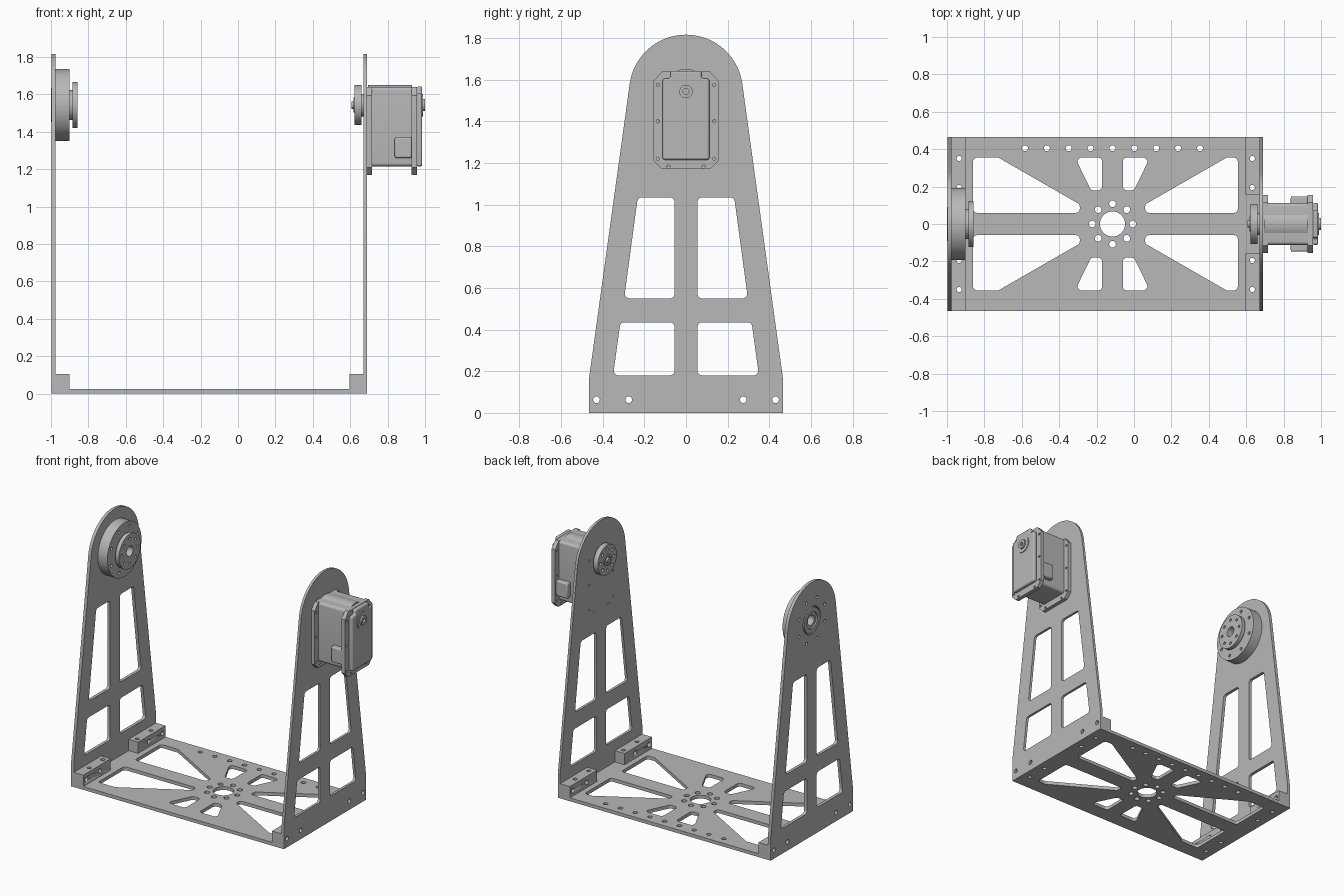
import bpy, bmesh, math
from mathutils import Matrix, Vector

cube = bpy.data.objects.get("Cube")
if cube:
    bpy.data.objects.remove(cube, do_unlink=True)

grey = bpy.data.materials.new("machined grey")
grey.use_nodes = True
grey.diffuse_color = (0.48, 0.48, 0.48, 1)
grey.node_tree.nodes["Principled BSDF"].inputs["Base Color"].default_value = (0.48, 0.48, 0.48, 1)

AXIS_Z = 1.543      # height of the tilt axis
HUB_X = -0.115      # centre of the base bolt circle
AXES = {"z": Matrix.Identity(4),
        "x": Matrix(((0, 0, 1, 0), (1, 0, 0, 0), (0, 1, 0, 0), (0, 0, 0, 1)))}


def circle(u, v, r, n=40):
    return [(u + r * math.cos(math.tau * i / n), v + r * math.sin(math.tau * i / n)) for i in range(n)]


def ring_holes(u, v, radius, r, n=8, turn=0.0):
    return [circle(u + radius * math.cos(math.tau * i / n + turn),
                   v + radius * math.sin(math.tau * i / n + turn), r, 16) for i in range(n)]


def rounded(points, r, steps=5):
    """Polygon with every corner rounded to radius r."""
    out, n = [], len(points)
    for i in range(n):
        p = Vector(points[i])
        a = (Vector(points[i - 1]) - p).normalized()
        b = (Vector(points[(i + 1) % n]) - p).normalized()
        half = a.angle(b) / 2
        centre = p + (a + b).normalized() * r / math.sin(half)
        s = p + a * r / math.tan(half) - centre
        e = p + b * r / math.tan(half) - centre
        for k in range(steps + 1):
            d = s.lerp(e, k / steps).normalized() * r
            out.append(tuple(centre + d))
    return out


def flip(points, u0=0.0):
    return [(2 * u0 - u, v) for u, v in points]


def box(u0, u1, v0, v1):
    return [(u0, v0), (u1, v0), (u1, v1), (u0, v1)]


def extrude(name, loops, axis, lo, hi, bevel=0.0):
    """Solid made from an outline plus hole loops, extruded along an axis."""
    curve = bpy.data.curves.new(name, "CURVE")
    curve.dimensions, curve.fill_mode = "2D", "BOTH"
    curve.extrude = (hi - lo) / 2
    for loop in loops:
        spline = curve.splines.new("POLY")
        spline.points.add(len(loop) - 1)
        for point, (u, v) in zip(spline.points, loop):
            point.co = (u, v, 0, 1)
        spline.use_cyclic_u = True
    temp = bpy.data.objects.new(name + " outline", curve)
    bpy.context.collection.objects.link(temp)
    mesh = bpy.data.meshes.new_from_object(temp.evaluated_get(bpy.context.evaluated_depsgraph_get()))
    bpy.data.objects.remove(temp, do_unlink=True)
    mesh.transform(AXES[axis] @ Matrix.Translation((0, 0, (lo + hi) / 2)))
    bm = bmesh.new()
    bm.from_mesh(mesh)
    bmesh.ops.remove_doubles(bm, verts=bm.verts, dist=1e-5)
    if len(loops) == 1:
        bmesh.ops.dissolve_limit(bm, angle_limit=0.01, verts=bm.verts, edges=bm.edges)
    bmesh.ops.recalc_face_normals(bm, faces=bm.faces)
    bm.to_mesh(mesh)
    bm.free()
    mesh.materials.clear()
    mesh.materials.append(grey)
    obj = bpy.data.objects.new(name, mesh)
    bpy.context.collection.objects.link(obj)
    if bevel:
        mod = obj.modifiers.new("bevel", "BEVEL")
        mod.width, mod.segments, mod.limit_method = bevel, 2, "ANGLE"
    bpy.ops.object.select_all(action="DESELECT")
    obj.select_set(True)
    bpy.context.view_layer.objects.active = obj
    bpy.ops.object.shade_smooth_by_angle(angle=math.radians(30))
    return obj


def disc(name, r, lo, hi, holes=(), z=AXIS_Z):
    return extrude(name, [circle(0, z, r, 64), *holes], "x", lo, hi)


# Base plate with lightening windows and drilled holes
BRACKET_Y = (-0.35, -0.195, 0.195, 0.35)
SIDE_BOLT_Y = (-0.43, -0.275, 0.275, 0.43)
base = [box(-0.997, 0.69, -0.465, 0.465), circle(HUB_X, 0, 0.067)]
base += ring_holes(HUB_X, 0, 0.108, 0.018)
base += [circle(HUB_X + 0.117 * i, 0.405, 0.016, 20) for i in range(-4, 5)]
base += [circle(x, y, 0.014, 20) for x in (-0.935, 0.633) for y in BRACKET_Y]
for s in (-1, 1):
    for side, outer in ((-1, -0.86), (1, 0.555)):
        big = [(outer, 0.06), (outer, 0.355), (HUB_X + side * 0.61, 0.355),
               (HUB_X + side * 0.175, 0.105), (HUB_X + side * 0.175, 0.06)]
        small = [(HUB_X + side * u, v) for u, v in
                 ((0.055, 0.18), (0.055, 0.355), (0.20, 0.355), (0.115, 0.18))]
        for window, r in ((big, 0.02), (small, 0.022)):
            base.append(rounded([(u, s * v) for u, v in window], r))
extrude("base_plate", base, "z", 0, 0.024)


# Uprights: tapered plates with a round top and four windows
def upright_loops(window_top):
    arc = [(0.273 * math.cos(a), AXIS_Z + 0.273 * math.sin(a))
           for a in (math.radians(8 + 164 * i / 40) for i in range(41))]
    loops = [[(-0.465, 0), (0.465, 0), (0.465, 0.17)] + arc + [(-0.465, 0.17)]]
    slope = 0.135
    upper = [(0.055, 0.55), (0.297, 0.55), (0.297 - slope * (window_top - 0.55), window_top), (0.055, window_top)]
    lower = [(0.055, 0.18), (0.35, 0.18), (0.315, 0.435), (0.055, 0.435)]
    for window in (upper, lower):
        loops += [rounded(window, 0.022), rounded(flip(window), 0.022)]
    return loops + [circle(y, 0.063, 0.016, 20) for y in SIDE_BOLT_Y]


flange_holes = [circle(s * y, z, 0.008, 12) for s in (-1, 1)
                for y, z in ((0.135, 1.22), (0.135, 1.40), (0.135, 1.575), (0.085, 1.185))]
hub_bolts = ring_holes(0, AXIS_Z, 0.158, 0.011, 8, math.pi / 8)
extrude("hub_upright", upright_loops(1.18) + [circle(0, AXIS_Z, 0.098)] + hub_bolts, "x", -0.997, -0.975)
extrude("servo_upright", upright_loops(1.035) + flange_holes, "x", 0.672, 0.69)

# Corner blocks, drilled downwards and sideways
for side, x0, x1, hole_x in (("hub", -0.975, -0.9, -0.935), ("servo", 0.595, 0.672, 0.633)):
    for end, s in (("front", -1), ("back", 1)):
        y0, y1 = sorted((s * 0.155, s * 0.465))
        block = extrude(f"{side}_{end}_block", [box(x0, x1, y0, y1)] +
                        [circle(hole_x, y, 0.014, 20) for y in BRACKET_Y if y * s > 0], "z", 0.024, 0.105)
        for y in SIDE_BOLT_Y:
            if y * s > 0:
                cutter = extrude("bolt_cutter", [circle(y, 0.063, 0.016, 20)], "x", x0 - 0.05, x1 + 0.05)
                cutter.hide_render = True
                cutter.hide_set(True)
                cutter.display_type = "WIRE"
                mod = block.modifiers.new("bolt hole", "BOOLEAN")
                mod.operation, mod.solver, mod.object = "DIFFERENCE", "EXACT", cutter
                bpy.context.view_layer.objects.active = block
                with bpy.context.temp_override(object=block, active_object=block):
                    bpy.ops.object.modifier_apply(modifier=mod.name)
                bpy.data.objects.remove(cutter, do_unlink=True)

# Bearing hub on its upright
bore = circle(0, AXIS_Z, 0.036)
disc("bearing_housing", 0.193, -0.975, -0.9, [circle(0, AXIS_Z, 0.08)] + hub_bolts)
disc("bearing_ring", 0.09, -1.0, -0.97, [circle(0, AXIS_Z, 0.06)])
disc("bearing_sleeve", 0.08, -0.99, -0.885, [bore])
disc("bearing_flange", 0.123, -0.885, -0.857, [bore] + ring_holes(0, AXIS_Z, 0.09, 0.01))

# Servo: body, gear bulge, mounting flanges, cover and side connectors
extrude("servo_body", [rounded(box(-0.112, 0.112, 1.215, 1.64), 0.018)], "x", 0.69, 0.93)
disc("servo_gear_bulge", 0.108, 0.695, 0.93)
flange = [(-0.115, 1.17), (0.115, 1.17), (0.155, 1.21), (0.155, 1.595), (0.115, 1.64),
          (-0.115, 1.64), (-0.155, 1.595), (-0.155, 1.21)]
extrude("servo_inner_flange", [flange] + flange_holes, "x", 0.69, 0.716)
extrude("servo_outer_flange", [flange] + flange_holes, "x", 0.928, 0.956)
cover = [(-0.112, 1.215), (0.112, 1.215), (0.112, 1.605), (0.075, 1.605), (0.075, 1.642),
         (-0.075, 1.642), (-0.075, 1.605), (-0.112, 1.605)]
extrude("servo_cover", [rounded(cover, 0.012)], "x", 0.956, 0.985, 0.008)
for name, s in (("front", -1), ("back", 1)):
    y0, y1 = sorted((s * 0.105, s * 0.148))
    extrude(f"servo_{name}_connector", [box(y0, y1, 1.26, 1.37)], "x", 0.838, 0.93, 0.008)

# Rear idler boss and output horn on the tilt axis
disc("idler_boss", 0.06, 0.98, 0.99, [circle(0, AXIS_Z, 0.034)])
disc("idler_cap", 0.032, 0.98, 1.0, [circle(0, AXIS_Z, 0.014, 20)])
disc("horn_neck", 0.06, 0.655, 0.675)
disc("output_horn", 0.107, 0.624, 0.66, [circle(0, AXIS_Z, 0.04)] + ring_holes(0, AXIS_Z, 0.075, 0.011))
disc("horn_screw_ring", 0.041, 0.618, 0.655, [circle(0, AXIS_Z, 0.026)])
disc("horn_screw", 0.02, 0.607, 0.66)
